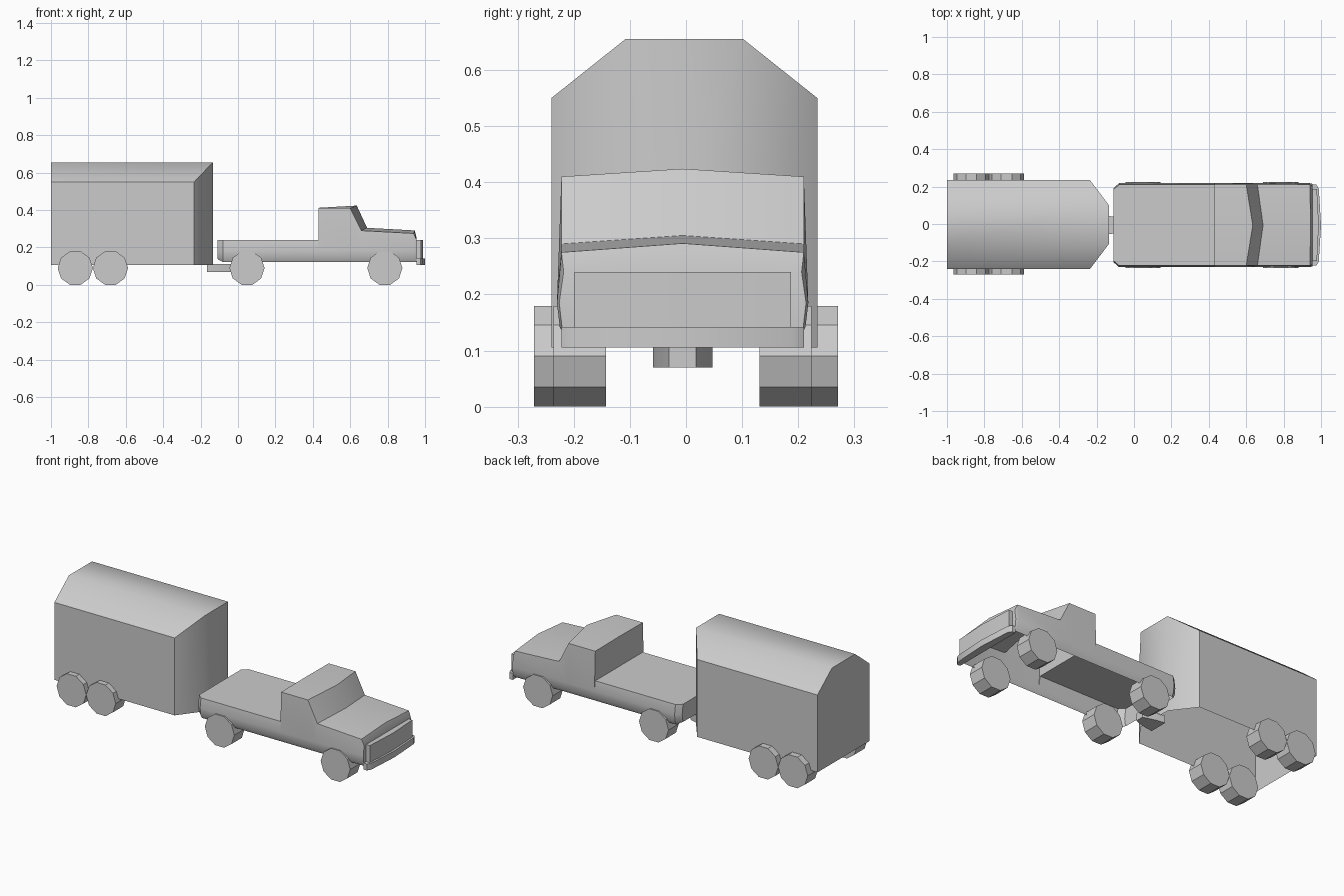
import bpy, bmesh, math

if "Cube" in bpy.data.objects:
    bpy.data.objects.remove(bpy.data.objects["Cube"])


def build(name, verts, faces, angle=45):
    """Make a mesh object, clean it up and shade it smooth by angle."""
    me = bpy.data.meshes.new(name)
    bm = bmesh.new()
    vs = [bm.verts.new(v) for v in verts]
    for f in faces:
        bm.faces.new([vs[i] for i in f])
    bmesh.ops.remove_doubles(bm, verts=bm.verts, dist=1e-4)
    bmesh.ops.dissolve_degenerate(bm, dist=1e-4, edges=bm.edges)
    bmesh.ops.recalc_face_normals(bm, faces=bm.faces)
    bm.to_mesh(me)
    bm.free()
    ob = bpy.data.objects.new(name, me)
    bpy.context.collection.objects.link(ob)
    bpy.ops.object.select_all(action='DESELECT')
    ob.select_set(True)
    bpy.context.view_layer.objects.active = ob
    bpy.ops.object.shade_smooth_by_angle(angle=math.radians(angle))
    return ob


def prism(name, outline, z0, z1):
    """Extrude an xy outline upwards."""
    n = len(outline)
    verts = [(x, y, z) for z in (z0, z1) for x, y in outline]
    faces = [(i, (i + 1) % n, (i + 1) % n + n, i + n) for i in range(n)]
    return build(name, verts, faces + [tuple(range(n)), tuple(range(n, 2 * n))], 30)


def wheel(name, x, y0, y1, r=0.094):
    """Ten-sided wheel standing on a flat."""
    verts = [(x + r * math.cos(a * math.pi / 5), y, 0.09 + r * math.sin(a * math.pi / 5))
             for y in (y0, y1) for a in range(10)]
    faces = [(i, (i + 1) % 10, (i + 1) % 10 + 10, i + 10) for i in range(10)]
    return build(name, verts, faces + [tuple(range(10)), tuple(range(10, 20))], 20)


# Trailer: open-bottomed box, chamfered roof and nose
TY = -0.003
W, N = 0.237, 0.105
profile = [(-W, 0.105), (-W, 0.55), (-N, 0.655), (N, 0.655), (W, 0.55), (W, 0.105)]
back = [(-1, y + TY, z) for y, z in profile]
front = [(-0.235 if abs(y) > 0.2 else -0.135, y + TY, z) for y, z in profile]
nose = [(-0.135, -N + TY, 0.105), (-0.135, N + TY, 0.105)]
build("trailer_body", back + front + nose,
      [(i, i + 1, i + 7, i + 6) for i in range(5)] +
      [(0, 1, 2, 3, 4, 5), (6, 12, 8, 7), (12, 13, 9, 8), (13, 11, 10, 9)])

# Truck shell: lofted open-bottomed cross-sections along x
CY = -0.006


def section(x_edge, x_mid, z_edge, z_mid, inset=0.0, lift=0.0):
    belt = min(0.185, z_edge - 0.04)
    half = [(x_edge, 0.208, 0.122 + lift), (x_edge, 0.219, 0.142 + lift / 2),
            (x_edge, 0.224, belt), (x_edge, 0.216, z_edge)]
    half = [(x, y - inset, z) for x, y, z in half]
    ring = half + [(x_mid, 0, z_mid)] + [(x, -y, z) for x, y, z in reversed(half)]
    return [(x, y + CY, z) for x, y, z in ring]


rings = [section(-0.11, -0.11, 0.24, 0.24, 0.026, 0.016),   # tail
         section(-0.08, -0.08, 0.24, 0.24),                 # bed
         section(0.43, 0.43, 0.24, 0.24),                   # cab foot
         section(0.43, 0.43, 0.41, 0.412),                  # cab rear
         section(0.60, 0.635, 0.41, 0.424),                 # roof front
         section(0.66, 0.69, 0.29, 0.305),                  # windscreen foot
         section(0.94, 0.945, 0.275, 0.291),                # hood front
         section(0.955, 0.955, 0.24, 0.25, 0.004)]          # front face
n = len(rings[0])
faces = [(r * n + i, r * n + i + 1, (r + 1) * n + i + 1, (r + 1) * n + i)
         for r in range(len(rings) - 1) for i in range(n - 1)]
last = (len(rings) - 1) * n
faces += [tuple(range(n)), tuple(range(last, last + n))]
build("truck_body", [v for r in rings for v in r], faces, 40)

# Grille panel and bumper, slightly bowed in plan
prism("grille", [(0.95, CY - 0.193), (0.978, CY - 0.193), (0.988, CY),
                 (0.978, CY + 0.193), (0.95, CY + 0.193)], 0.142, 0.24)
prism("bumper", [(0.955, CY - 0.216), (0.975, CY - 0.216), (0.988, CY - 0.195), (1.0, CY),
                 (0.988, CY + 0.195), (0.975, CY + 0.216), (0.955, CY + 0.216)], 0.105, 0.142)

# Hitch, tapering towards the truck
prism("hitch", [(-0.165, CY - 0.053), (-0.11, CY - 0.045), (-0.04, CY - 0.024),
                (-0.04, CY + 0.024), (-0.11, CY + 0.045), (-0.165, CY + 0.053)], 0.07, 0.112)

# Wheels
for side, s in (("right", -1), ("left", 1)):
    for label, x in (("rear", 0.048), ("front", 0.785)):
        wheel(f"truck_{label}_{side}_wheel", x, CY + s * 0.137, CY + s * 0.23)
    for label, x in (("rear", -0.87), ("front", -0.682)):
        wheel(f"trailer_{label}_{side}_wheel", x, s * 0.178, s * 0.271)
